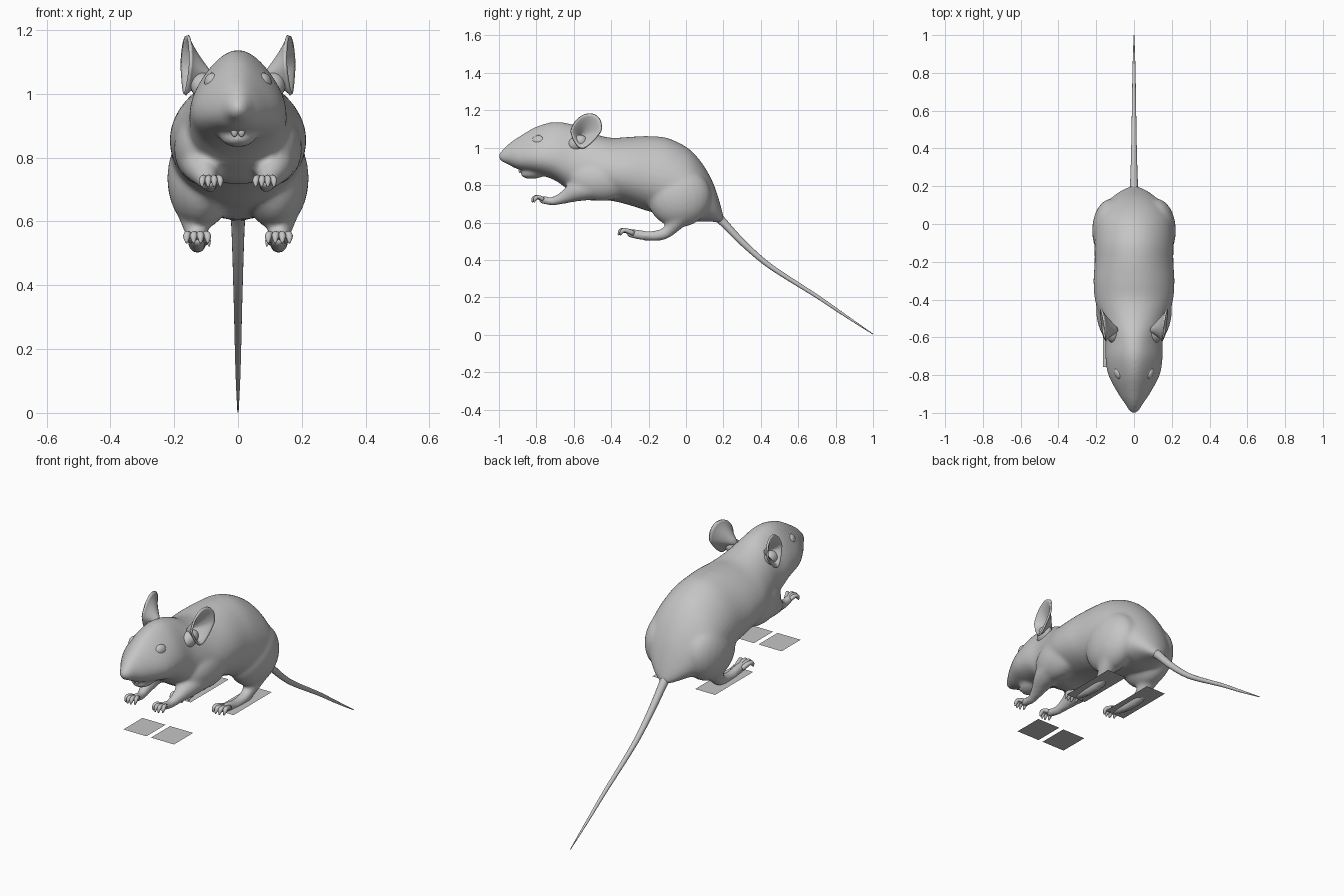
import bpy, bmesh, math
from mathutils import Vector, Matrix

cube = bpy.data.objects.get("Cube")
if cube:
    bpy.data.objects.remove(cube, do_unlink=True)

grey = bpy.data.materials.new("plain grey")
grey.use_nodes = True
COLOUR = (0.56, 0.56, 0.56, 1)
grey.diffuse_color = COLOUR
grey.node_tree.nodes["Principled BSDF"].inputs["Base Color"].default_value = COLOUR


def finish(bm, name, smooth=True):
    bmesh.ops.recalc_face_normals(bm, faces=bm.faces)
    for f in bm.faces:
        f.smooth = smooth
    me = bpy.data.meshes.new(name)
    bm.to_mesh(me)
    bm.free()
    me.materials.append(grey)
    ob = bpy.data.objects.new(name, me)
    bpy.context.scene.collection.objects.link(ob)
    return ob


def bridge(bm, rings):
    """Skin a list of point rings and close the first end."""
    rows = [[bm.verts.new(p) for p in ring] for ring in rings]
    n = len(rows[0])
    for a, b in zip(rows, rows[1:]):
        for i in range(n):
            j = (i + 1) % n
            bm.faces.new((a[i], a[j], b[j], b[i]))
    bm.faces.new(rows[0])
    return rows


def spline(pts, steps):
    """Catmull-Rom through tuples of any length."""
    pts = [Vector(p) for p in pts]
    ext = [pts[0]] + pts + [pts[-1]]
    out = []
    for a, b, c, d in zip(ext, ext[1:], ext[2:], ext[3:]):
        for k in range(steps):
            t = k / steps
            out.append(0.5 * (2 * b + (c - a) * t + (2 * a - 5 * b + 4 * c - d) * t * t
                              + (3 * b - a - 3 * c + d) * t ** 3))
    return out + [pts[-1]]


def tube(bm, pts, n=12, steps=4, side=1):
    """Round limb through (x, y, z, radius) points."""
    path = spline(pts, steps)
    rings = []
    for i, p in enumerate(path):
        t = (path[min(i + 1, len(path) - 1)] - path[max(i - 1, 0)]).to_3d().normalized()
        u = Vector((1, 0, 0))
        u = (u - t * u.dot(t)).normalized()
        v = t.cross(u)
        ring = []
        for k in range(n):
            a = math.tau * k / n
            q = p.to_3d() + (u * math.cos(a) + v * math.sin(a)) * max(p[3], 0.001)
            ring.append((q.x * side, q.y, q.z))
        rings.append(ring)
    bm.faces.new(bridge(bm, rings)[-1])


def ball(bm, centre, size, rot=(0, 0, 0), side=1):
    m = Matrix.Translation(centre)
    for axis, ang in zip("XYZ", rot):
        m = m @ Matrix.Rotation(ang, 4, axis)
    m = Matrix.Diagonal((side, 1, 1, 1)) @ m @ Matrix.Diagonal((*size, 1))
    bmesh.ops.create_uvsphere(bm, u_segments=24, v_segments=16, radius=1, matrix=m)


# Torso and head: (y, top, bottom, half width, narrowing towards the top)
SECTIONS = [(-1.0, .97, .94, .012, .1), (-.985, .985, .925, .028, .1), (-.95, 1.02, .91, .048, .2),
            (-.9, 1.055, .885, .08, .3), (-.8, 1.113, .86, .127, .42), (-.7, 1.138, .825, .145, .33),
            (-.6, 1.122, .755, .15, .25), (-.5, 1.078, .722, .178, .15), (-.4, 1.053, .716, .206, .12),
            (-.3, 1.058, .692, .213, .12), (-.2, 1.062, .66, .207, .13), (-.1, 1.052, .635, .207, .15),
            (0, 1.005, .61, .203, .17), (.06, .95, .605, .185, .17), (.11, .88, .605, .148, .15),
            (.15, .8, .603, .105, .15), (.18, .71, .6, .062, .1), (.2, .635, .6, .018, 0)]
bm = bmesh.new()
rings = []
for y, top, bot, hw, taper in spline(SECTIONS, 4):
    ring = []
    for k in range(40):
        a = math.tau * k / 40
        s = math.sin(a)
        ring.append((hw * math.cos(a) * (1 - taper * s), y, (top + bot) / 2 + s * (top - bot) / 2))
    rings.append(ring)
bm.faces.new(bridge(bm, rings)[-1])
# Lower jaw and chest, then thighs, legs and arms fused to the torso
ball(bm, (0, -.81, .868), (.058, .075, .034), (.15, 0, 0))
ball(bm, (0, -.49, .805), (.165, .13, .088))
for s in (1, -1):
    ball(bm, (.118, -.035, .735), (.104, .17, .16), (.2, 0, 0), s)
    ball(bm, (.115, -.45, .83), (.086, .17, .115), (0, 0, 0), s)
    tube(bm, [(.135, -.01, .68, .08), (.133, -.05, .61, .052), (.13, -.088, .56, .035),
              (.128, -.13, .535, .031), (.127, -.2, .528, .027), (.126, -.28, .54, .026),
              (.126, -.315, .547, .021)], side=s)
    tube(bm, [(.115, -.5, .795, .075), (.11, -.58, .77, .06), (.098, -.65, .735, .036),
              (.088, -.71, .714, .024), (.085, -.76, .72, .023), (.084, -.785, .728, .019)], side=s)
body = finish(bm, "body")
rm = body.modifiers.new("fuse", "REMESH")
rm.mode = "VOXEL"
rm.voxel_size = 0.009
rm.use_smooth_shade = True
sm = body.modifiers.new("soften", "SMOOTH")
sm.factor = 0.5
sm.iterations = 14

# Toes
bm = bmesh.new()
for s in (1, -1):
    for i in range(4):
        o = i - 1.5
        reach = .01 * (1.5 - abs(o))
        x = .084 + o * .016
        tube(bm, [(.084 + o * .008, -.765, .724, .012), (x, -.79 - reach, .737, .01),
                  (x + o * .003, -.806 - reach, .727, .01), (x + o * .003, -.812 - reach, .708, .003)],
             8, 3, s)
        x = .128 + o * .019
        tube(bm, [(.126 + o * .011, -.28, .542, .014), (x, -.325 - reach, .559, .012),
                  (x + o * .003, -.343 - reach, .551, .011), (x + o * .003, -.352 - reach, .532, .003)],
             8, 3, s)
    # Short inner hind toe
    tube(bm, [(.105, -.25, .535, .012), (.094, -.285, .54, .009), (.09, -.3, .522, .002)], 8, 3, s)
finish(bm, "toes")

# Tail
bm = bmesh.new()
tube(bm, [(0, .13, .66, .035), (0, .19, .61, .023), (0, .29, .505, .018), (0, .4, .405, .015),
          (0, .5, .332, .013), (0, .7, .205, .01), (0, .85, .103, .007), (0, 1, .003, .002)], 16, 6)
finish(bm, "tail")

# Eyes with lid rims
bm = bmesh.new()
for s in (1, -1):
    ball(bm, (.081, -.79, 1.034), (.023, .036, .031), (0, 0, -.35), s)
finish(bm, "eyes")
for s, label in ((1, "left"), (-1, "right")):
    bpy.ops.mesh.primitive_torus_add(major_radius=.034, minor_radius=.006, major_segments=28,
                                     minor_segments=8, location=(s * .086, -.789, 1.034))
    lid = bpy.context.object
    lid.name = label + "_eyelid"
    facing = Vector((s * .86, -.38, .42))
    lid.rotation_euler = facing.to_track_quat("Z", "Y").to_euler()
    lid.data.materials.append(grey)
    bpy.ops.object.shade_smooth()

# Trumpet-shaped ears opening sideways
across = Vector((.16, .98, 0)).normalized()
up = Vector((-.04, .22, 1)).normalized()
centre = Vector((.163, -.535, 1.09))
for s, label in ((1, "left"), (-1, "right")):
    bm = bmesh.new()
    rings = []
    for r in range(1, 10):
        f = r / 9
        pinch = 1 - f
        ring = []
        for k in range(32):
            a = math.tau * k / 32
            c, h = math.cos(a), math.sin(a)
            width = .082 + min(h, 0) * .035
            p = centre + across * (c * f * width - .02 * pinch) + up * (h * f * .095 - .035 * pinch)
            ring.append(((p.x - .082 * pinch ** 1.3) * s, p.y, p.z))
        rings.append(ring)
    bridge(bm, rings)
    ear = finish(bm, label + "_ear")
    so = ear.modifiers.new("thickness", "SOLIDIFY")
    so.thickness = .01
    so.offset = 0
# Ear roots
bm = bmesh.new()
for s in (1, -1):
    ball(bm, (.112, -.58, 1.025), (.036, .055, .04), (.5, 0, -.2), s)
finish(bm, "ear_roots")

# Front teeth
bm = bmesh.new()
for s in (1, -1):
    ball(bm, (s * .011, -.888, .885), (.011, .008, .02))
finish(bm, "teeth")

# Thin pads at the feet: (name, x, y, z, width, length)
for name, x, y, z, w, l in (("front_left_pad", .073, -.675, .523, .14, .165),
                            ("front_right_pad", -.094, -.675, .523, .14, .165),
                            ("back_left_pad", .13, -.145, .525, .12, .33),
                            ("back_right_pad", -.13, -.145, .525, .12, .33)):
    bm = bmesh.new()
    bmesh.ops.create_grid(bm, x_segments=1, y_segments=1, size=.5,
                          matrix=Matrix.Translation((x, y, z)) @ Matrix.Diagonal((w, l, 1, 1)))
    finish(bm, name, False)
